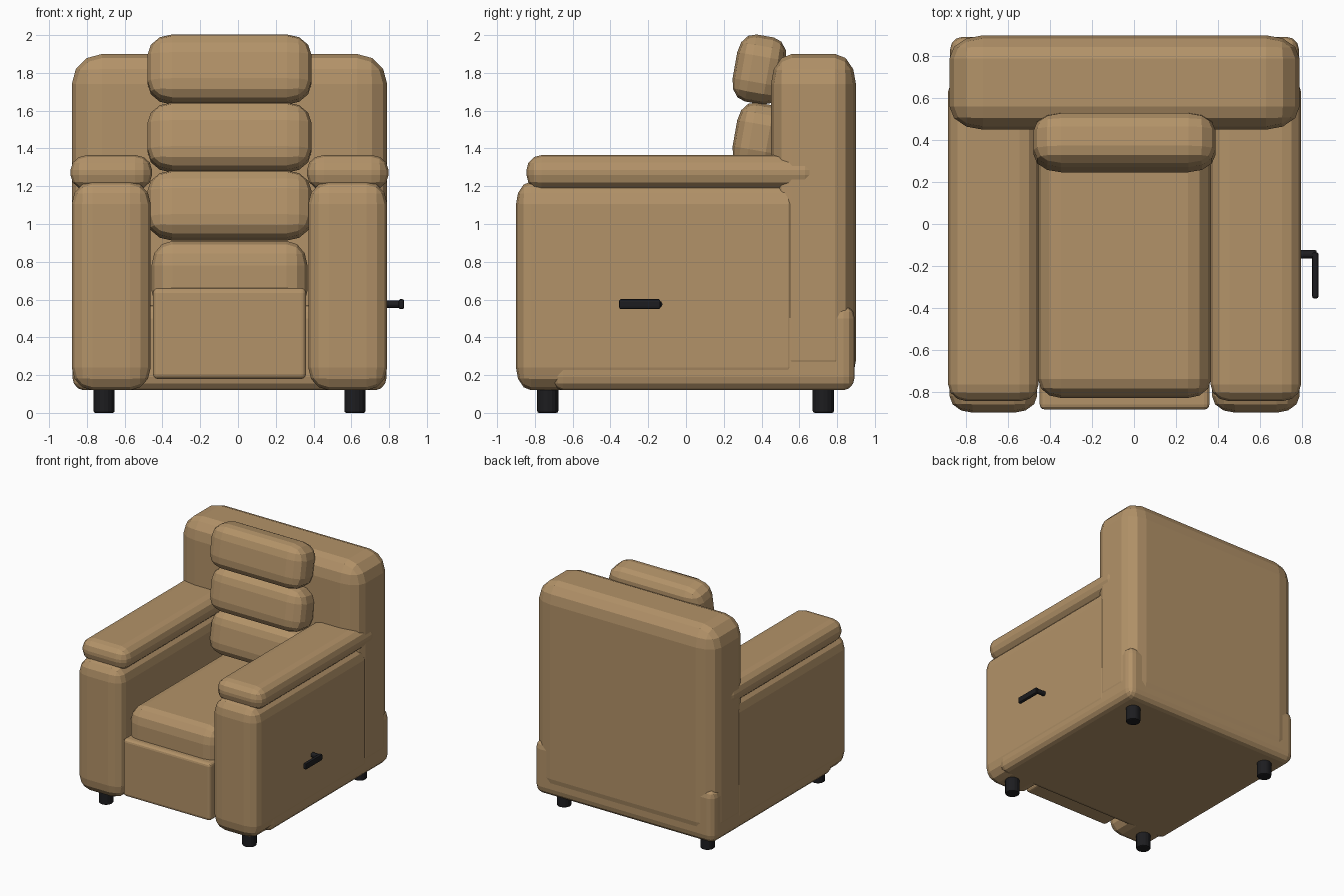
import bpy, bmesh, math
from mathutils import Matrix, Vector

if "Cube" in bpy.data.objects:
    bpy.data.objects.remove(bpy.data.objects["Cube"], do_unlink=True)


def material(name, rgb):
    m = bpy.data.materials.new(name)
    m.use_nodes = True
    m.diffuse_color = (*rgb, 1)
    m.node_tree.nodes["Principled BSDF"].inputs["Base Color"].default_value = (*rgb, 1)
    return m


TAN = material("tan leather", (0.45, 0.29, 0.14))
BLACK = material("black plastic", (0.012, 0.012, 0.014))
MID = -0.045  # centre line of the seat


def finish(name, bm, mat):
    me = bpy.data.meshes.new(name)
    bm.to_mesh(me)
    bm.free()
    me.materials.append(mat)
    ob = bpy.data.objects.new(name, me)
    bpy.context.collection.objects.link(ob)
    return ob


def cushion(name, lo, hi, round_by, mat=TAN, segments=3, tilt=0):
    """Rounded box between two corners, with its own rounding depth on each axis."""
    lo, hi, r = Vector(lo), Vector(hi), Vector(round_by)
    size = hi - lo
    bm = bmesh.new()
    bmesh.ops.create_cube(bm, size=1)
    bmesh.ops.scale(bm, vec=[s / k for s, k in zip(size, r)], verts=bm.verts)
    bmesh.ops.bevel(bm, geom=bm.edges[:], offset=1, offset_type='OFFSET',
                    segments=segments, profile=0.5, affect='EDGES')
    bmesh.ops.scale(bm, vec=r, verts=bm.verts)
    bmesh.ops.rotate(bm, matrix=Matrix.Rotation(math.radians(tilt), 3, 'X'), verts=bm.verts)
    bmesh.ops.translate(bm, vec=(lo + hi) / 2, verts=bm.verts)
    return finish(name, bm, mat)


def rod(name, center, radius, length, axis='Z', bevel=0.01):
    bm = bmesh.new()
    bmesh.ops.create_cone(bm, cap_ends=True, segments=16, radius1=radius,
                          radius2=radius, depth=length)
    rims = [e for e in bm.edges if abs(e.verts[0].co.z - e.verts[1].co.z) < 1e-5]
    bmesh.ops.bevel(bm, geom=rims, offset=bevel, segments=2, profile=0.5, affect='EDGES')
    if axis == 'X':
        bmesh.ops.rotate(bm, matrix=Matrix.Rotation(math.pi / 2, 3, 'Y'), verts=bm.verts)
    bmesh.ops.translate(bm, vec=center, verts=bm.verts)
    return finish(name, bm, BLACK)


# Body
cushion("base", (MID - 0.832, -0.71, 0.12), (MID + 0.832, 0.893, 0.57), (0.06, 0.06, 0.07))
cushion("backrest", (MID - 0.835, 0.45, 0.12), (MID + 0.835, 0.9, 1.9), (0.16, 0.11, 0.16))

# Arms with pads, and legs, on both sides
for side, s in (("right", -1), ("left", 1)):
    def span(a, b):
        return sorted((MID + s * a, MID + s * b))
    x0, x1 = span(0.417, 0.835)
    cushion(side + "_arm", (x0, -0.9, 0.12), (x1, 0.62, 1.225), (0.11, 0.08, 0.12))
    x0, x1 = span(0.41, 0.842)
    cushion(side + "_arm_pad", (x0, -0.845, 1.18), (x1, 0.71, 1.365), (0.09, 0.08, 0.08))
    for end, y in (("front", -0.732), ("back", 0.727)):
        rod(f"{side}_{end}_leg", (MID + s * 0.664, y, 0.08), 0.056, 0.16)

# Seat and footrest
cushion("seat", (MID - 0.413, -0.83, 0.52), (MID + 0.413, 0.5, 0.91), (0.11, 0.09, 0.13))
cushion("footrest", (MID - 0.405, -0.885, 0.18), (MID + 0.405, -0.6, 0.66), (0.025, 0.025, 0.025))

# Stacked back pillows, leaning backwards
for i, name in enumerate(("lower", "middle", "upper")):
    z = 1.098 + i * 0.36
    cushion(name + "_back_pillow", (MID - 0.434, 0.257, z - 0.18), (MID + 0.434, 0.52, z + 0.18),
            (0.13, 0.085, 0.11), tilt=-10)

# Recline lever
rod("lever_shaft", (0.81, -0.145, 0.575), 0.02, 0.12, 'X', 0.004)
cushion("lever_handle", (0.85, -0.355, 0.549), (0.88, -0.135, 0.602), (0.009, 0.009, 0.014), BLACK, 2)
